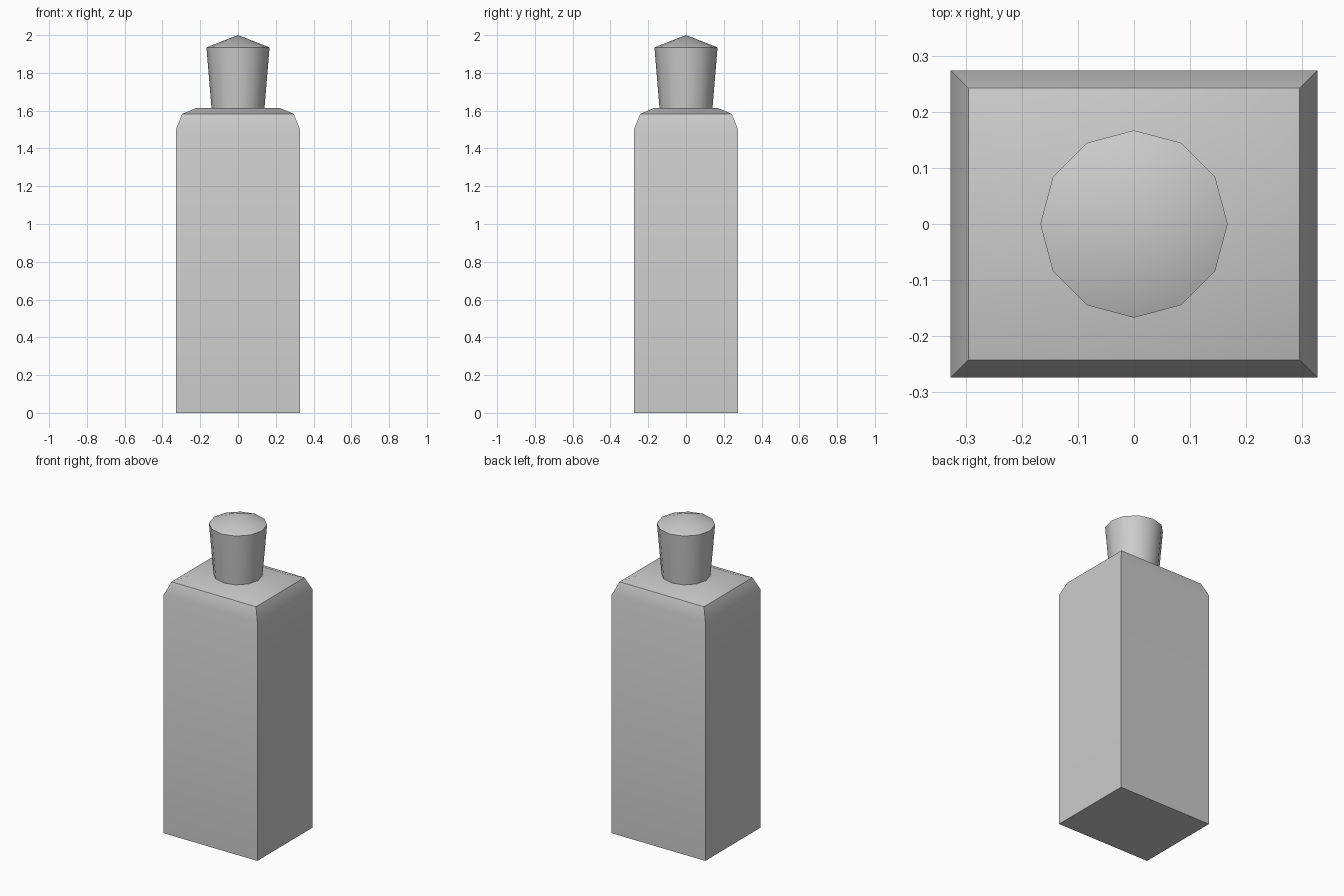
import bpy, bmesh, math

if "Cube" in bpy.data.objects:
    bpy.data.objects.remove(bpy.data.objects["Cube"])


def loft(name, rings, apex=None):
    """Skin a stack of rings; close the bottom flat and the top flat or to a point."""
    bm = bmesh.new()
    loops = [[bm.verts.new(p) for p in ring] for ring in rings]
    n = len(loops[0])
    for a, b in zip(loops, loops[1:]):
        for i in range(n):
            j = (i + 1) % n
            bm.faces.new((a[i], a[j], b[j], b[i]))
    bm.faces.new(loops[0][::-1])
    if apex:
        tip = bm.verts.new(apex)
        for i in range(n):
            bm.faces.new((loops[-1][i], loops[-1][(i + 1) % n], tip))
    else:
        bm.faces.new(loops[-1])
    mesh = bpy.data.meshes.new(name)
    bm.to_mesh(mesh)
    bm.free()
    obj = bpy.data.objects.new(name, mesh)
    bpy.context.collection.objects.link(obj)
    bpy.ops.object.select_all(action='DESELECT')
    obj.select_set(True)
    bpy.context.view_layer.objects.active = obj
    bpy.ops.object.shade_smooth_by_angle(angle=math.radians(38))
    return obj


def rect(inset, z, hx=0.327, hy=0.274):
    x, y = hx - inset, hy - inset
    return [(-x, -y, z), (x, -y, z), (x, y, z), (-x, y, z)]


def circle(r, z, n=12):
    return [(r * math.cos(math.tau * i / n), r * math.sin(math.tau * i / n), z)
            for i in range(n)]


# Rectangular bottle with two-step chamfered shoulders
loft("bottle_body", [rect(0, 0), rect(0, 1.505), rect(0.032, 1.583), rect(0.107, 1.615)])

# Flared twelve-sided stopper with a low pointed top
loft("stopper", [circle(0.14, 1.61), circle(0.167, 1.935)], apex=(0, 0, 2.0))
